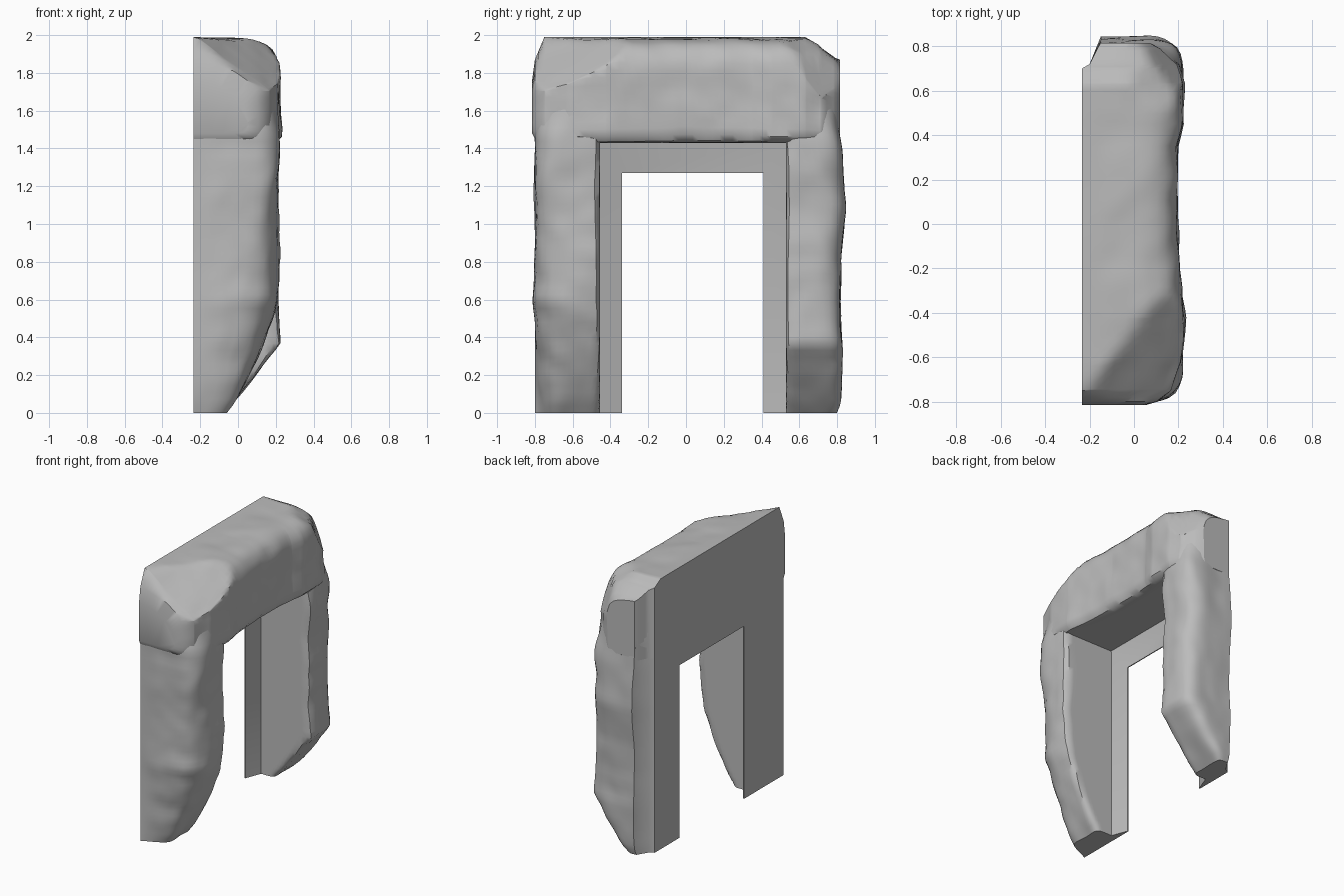
import bpy, bmesh, math
from mathutils import Vector, noise

cube = bpy.data.objects.get("Cube")
if cube:
    bpy.data.objects.remove(cube)

BACK = -0.235
stone = bpy.data.materials.new("grey stone")
stone.use_nodes = True
COLOUR = (0.5, 0.5, 0.5, 1)
stone.diffuse_color = COLOUR
stone.node_tree.nodes["Principled BSDF"].inputs["Base Color"].default_value = COLOUR


def lookup(stations, t):
    """Linear interpolation through (position, value, value...) rows."""
    for a, b in zip(stations, stations[1:]):
        if t <= b[0]:
            k = max(0, (t - a[0]) / (b[0] - a[0]))
            return [p + (q - p) * k for p, q in zip(a[1:], b[1:])]
    return list(stations[-1][1:])


def rounded(corners, steps=5):
    """Round the corners of an open profile of (u, v, radius)."""
    pts = []
    for i, (u, v, r) in enumerate(corners):
        p = Vector((u, v))
        if r == 0:
            pts.append(p)
            continue
        a = Vector(corners[i - 1][:2]) - p
        b = Vector(corners[i + 1][:2]) - p
        a = p + a.normalized() * min(r, a.length * 0.8)
        b = p + b.normalized() * min(r, b.length * 0.8)
        for s in range(steps + 1):
            k = s / steps
            pts.append(a * (1 - k) ** 2 + p * 2 * k * (1 - k) + b * k * k)
    return pts


def resample(pts, n):
    """Spread n points evenly, keeping both ends."""
    lengths = [0]
    for a, b in zip(pts, pts[1:]):
        lengths.append(lengths[-1] + (b - a).length)
    rows = [(l, p.x, p.y) for l, p in zip(lengths, pts)]
    rows = [r for i, r in enumerate(rows) if i == 0 or r[0] > rows[i - 1][0]]
    return [Vector(lookup(rows, lengths[-1] * i / (n - 1))) for i in range(n)]


def rough(p):
    """Chiselled surface offset."""
    return noise.noise(p * 3.5) * 0.018 + noise.noise(p * 9) * 0.008


def finish(name, bm, angle=40):
    bmesh.ops.recalc_face_normals(bm, faces=bm.faces)
    mesh = bpy.data.meshes.new(name)
    bm.to_mesh(mesh)
    bm.free()
    mesh.materials.append(stone)
    ob = bpy.data.objects.new(name, mesh)
    bpy.context.collection.objects.link(ob)
    bpy.ops.object.select_all(action='DESELECT')
    ob.select_set(True)
    bpy.context.view_layer.objects.active = ob
    bpy.ops.object.shade_smooth_by_angle(angle=math.radians(angle))


def loft(name, rings):
    bm = bmesh.new()
    loops = [[bm.verts.new(p) for p in ring] for ring in rings]
    for a, b in zip(loops, loops[1:]):
        for i in range(len(a)):
            j = (i + 1) % len(a)
            bm.faces.new((a[i], a[j], b[j], b[i]))
    bm.faces.new(loops[0])
    bm.faces.new(loops[-1])
    finish(name, bm)


def leg(name, inner, stations, notch):
    """Upright stone; stations are (z, front x, outer y, corner radius)."""
    rings = []
    side = 1 if inner > 0 else -1
    top = stations[-1][0]
    for i in range(45):
        z = top * i / 44
        front, outer, radius = lookup(stations, z)
        if notch:
            start = [(BACK, 0.70, 0), (-0.2, 0.72, 0), (min(-0.15, front - 0.04), outer, 0)]
        else:
            start = [(BACK, -0.80, 0)]
        profile = start + [(front, outer, radius), (front, inner, 0.04), (BACK, inner, 0)]
        keep = len(start) - 1
        ring = [Vector(p[:2]) for p in start[:keep]]
        ring += resample(rounded(profile[keep:]), 34)
        pts = []
        for q in ring:
            p = Vector((q.x, q.y, z))
            d = rough(p)
            fade = min(1, max(0, (q.x - BACK - 0.03) / 0.1))
            p.y += side * d * fade * 0.7 * min(1, abs(q.y - inner) / 0.1)
            p.x += d * fade
            pts.append(p)
        rings.append(pts)
    loft(name, rings)


# Uprights
leg("front_upright", -0.455, [
    (0, -0.07, -0.71, 0.05), (0.08, 0.0, -0.72, 0.10), (0.2, 0.07, -0.75, 0.18),
    (0.5, 0.19, -0.79, 0.26), (0.6, 0.205, -0.84, 0.28), (0.7, 0.21, -0.82, 0.26),
    (0.85, 0.215, -0.79, 0.18), (1.2, 0.21, -0.80, 0.14), (1.4, 0.225, -0.79, 0.15),
    (1.48, 0.225, -0.805, 0.18), (1.62, 0.215, -0.80, 0.24)], False)
leg("rear_upright", 0.53, [
    (0, -0.08, 0.80, 0.04), (0.05, -0.03, 0.82, 0.06), (0.36, 0.22, 0.83, 0.12),
    (0.6, 0.21, 0.815, 0.12), (0.8, 0.205, 0.82, 0.13), (1.08, 0.20, 0.845, 0.14),
    (1.3, 0.205, 0.83, 0.13), (1.45, 0.21, 0.815, 0.15), (1.62, 0.20, 0.81, 0.22)], True)

# Lintel: stations are (y, back x, front x, back top z, front top z, base z)
BEAM = [(-0.815, BACK, 0.06, 1.76, 1.70, 1.48), (-0.80, BACK, 0.11, 1.87, 1.80, 1.45),
        (-0.75, BACK, 0.17, 1.99, 1.90, 1.43), (-0.62, BACK, 0.215, 1.99, 1.95, 1.43),
        (-0.42, BACK, 0.23, 1.99, 1.97, 1.43), (-0.2, BACK, 0.21, 1.99, 1.97, 1.43),
        (0, BACK, 0.19, 1.99, 1.97, 1.43), (0.35, BACK, 0.20, 1.99, 1.97, 1.43),
        (0.45, BACK, 0.225, 1.99, 1.97, 1.43), (0.63, BACK, 0.225, 1.99, 1.97, 1.43),
        (0.70, BACK, 0.205, 1.95, 1.94, 1.43), (0.72, -0.2, 0.20, 1.93, 1.92, 1.43),
        (0.79, -0.165, 0.12, 1.88, 1.87, 1.43), (0.815, -0.15, 0.07, 1.87, 1.85, 1.45)]
# Broken top corners: a point on the break, its outward direction, its slope
BREAKS = [(Vector((-0.2, -0.72)), Vector((0.81, -0.59)), 0.9),
          (Vector((-0.1, 0.72)), Vector((0.78, 0.63)), 0.6),
          (Vector((0.2, 0.58)), Vector((0.78, 0.63)), 2.2)]
positions = sorted({-0.815 + 1.63 * i / 46 for i in range(47)} | {s[0] for s in BEAM})
beam_rings = []
for y in positions:
    back, front, top_back, top_front, base = lookup(BEAM, y)
    profile = [(back, top_back, 0), (front, top_front, 0.18), (front, base, 0.06), (back, base, 0)]
    pts = []
    for q in resample(rounded(profile), 36):
        p = Vector((q.x, y, q.y))
        d = rough(p + Vector((5, 0, 0)))
        fade = min(1, max(0, (q.x - back - 0.02) / 0.15))
        p.x += d * fade
        drop = sum(slope * max(0, (p.xy - point).dot(outward)) for point, outward, slope in BREAKS)
        p.z = min(p.z, max(base + 0.1, 1.99 - drop))
        if q.y > base + 0.08:
            p.z = min(2, p.z + d * fade * 0.7)
        pts.append(p)
    beam_rings.append(pts)
loft("lintel", beam_rings)


# Thin recessed door frame with a sloping face
def arch(x, low, high, top):
    return [Vector((x, low, 0)), Vector((x, low, top)), Vector((x, high, top)), Vector((x, high, 0))]


bm = bmesh.new()
paths = [arch(BACK, -0.48, 0.55, 1.45), arch(BACK, -0.34, 0.41, 1.27),
         arch(-0.228, -0.34, 0.41, 1.27), arch(-0.175, -0.48, 0.55, 1.45)]
paths = [[bm.verts.new(p) for p in path] for path in paths]
for a, b in zip(paths, paths[1:] + paths[:1]):
    for i in range(3):
        bm.faces.new((a[i], a[i + 1], b[i + 1], b[i]))
for end in (0, 3):
    bm.faces.new([path[end] for path in paths])
finish("door_frame", bm, 30)
